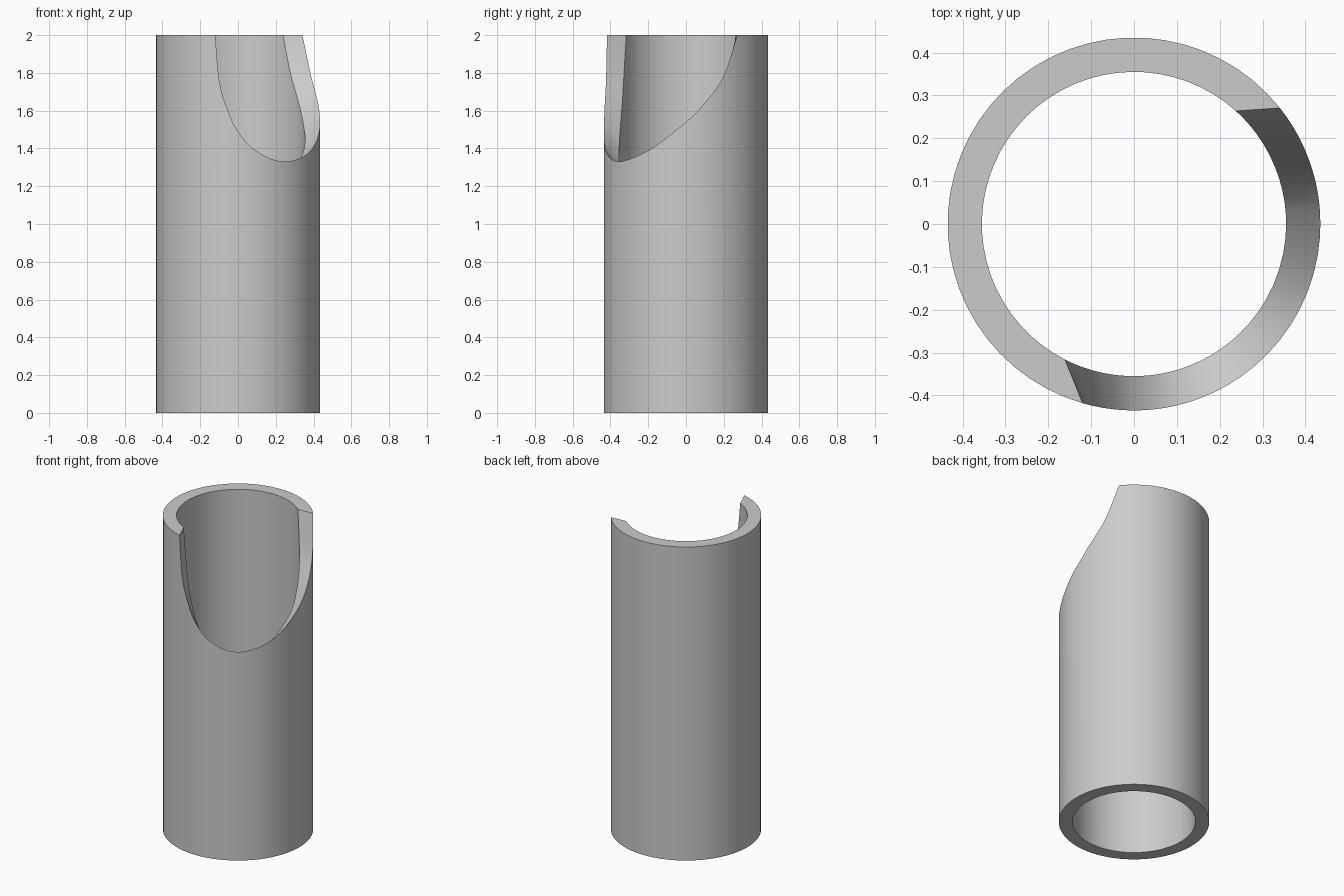
import bpy
import bmesh
from math import cos, sin, radians

cube = bpy.data.objects.get("Cube")
if cube:
    bpy.data.objects.remove(cube, do_unlink=True)

OUTER, INNER, HEIGHT = 0.435, 0.355, 2.0

# Rim of the slanted opening: outer angle, outer height, inner angle, inner height
OPENING = [
    (-106, 2.0, -117, 2.0),
    (-103, 1.75, -109, 1.67),
    (-97, 1.6, -100, 1.48),
    (-90, 1.49, -90, 1.37),
    (-77, 1.385, -75, 1.29),
    (-55, 1.33, -55, 1.265),
    (-27, 1.39, -30, 1.31),
    (0, 1.54, 0, 1.45),
    (13, 1.64, 13, 1.53),
    (27, 1.78, 36, 1.76),
    (38.5, 2.0, 48, 2.0),
]


def smooth_path(rows, steps):
    """Catmull-Rom samples through the rows."""
    last = len(rows) - 1
    path = []
    for i in range(last):
        a, b = rows[max(i - 1, 0)], rows[i]
        c, d = rows[i + 1], rows[min(i + 2, last)]
        for k in range(steps):
            t = k / steps
            path.append([
                q + 0.5 * t * (r - p + t * (2 * p - 5 * q + 4 * r - s
                                            + t * (3 * (q - r) + s - p)))
                for p, q, r, s in zip(a, b, c, d)])
    path.append(list(rows[last]))
    return path


def level_path(start, end, steps):
    """Evenly spaced columns along the uncut rim."""
    return [[start[0] + (end[0] + 360 - start[0]) * k / steps, HEIGHT,
             start[2] + (end[2] + 360 - start[2]) * k / steps, HEIGHT]
            for k in range(1, steps)]


def point(bm, radius, angle, z):
    a = radians(angle)
    return bm.verts.new((radius * cos(a), radius * sin(a), z))


# Tube wall: each column has outer bottom, outer top, inner top, inner bottom
columns = smooth_path(OPENING, 5) + level_path(OPENING[-1], OPENING[0], 36)
bm = bmesh.new()
loops = [[point(bm, OUTER, ao, 0), point(bm, OUTER, ao, zo),
          point(bm, INNER, ai, zi), point(bm, INNER, ai, 0)]
         for ao, zo, ai, zi in columns]
for i, here in enumerate(loops):
    there = loops[(i + 1) % len(loops)]
    for k in range(4):
        n = (k + 1) % 4
        bm.faces.new((here[k], there[k], there[n], here[n]))
bmesh.ops.recalc_face_normals(bm, faces=bm.faces)
mesh = bpy.data.meshes.new("notched_tube")
bm.to_mesh(mesh)
bm.free()

tube = bpy.data.objects.new("notched_tube", mesh)
bpy.context.collection.objects.link(tube)

# Plain grey finish
grey = bpy.data.materials.new("plain_grey")
grey.use_nodes = True
colour = (0.6, 0.6, 0.6, 1)
grey.diffuse_color = colour
grey.node_tree.nodes["Principled BSDF"].inputs["Base Color"].default_value = colour
mesh.materials.append(grey)

# Smooth walls with crisp rims
bpy.ops.object.select_all(action="DESELECT")
tube.select_set(True)
bpy.context.view_layer.objects.active = tube
bpy.ops.object.shade_smooth_by_angle(angle=radians(30))
